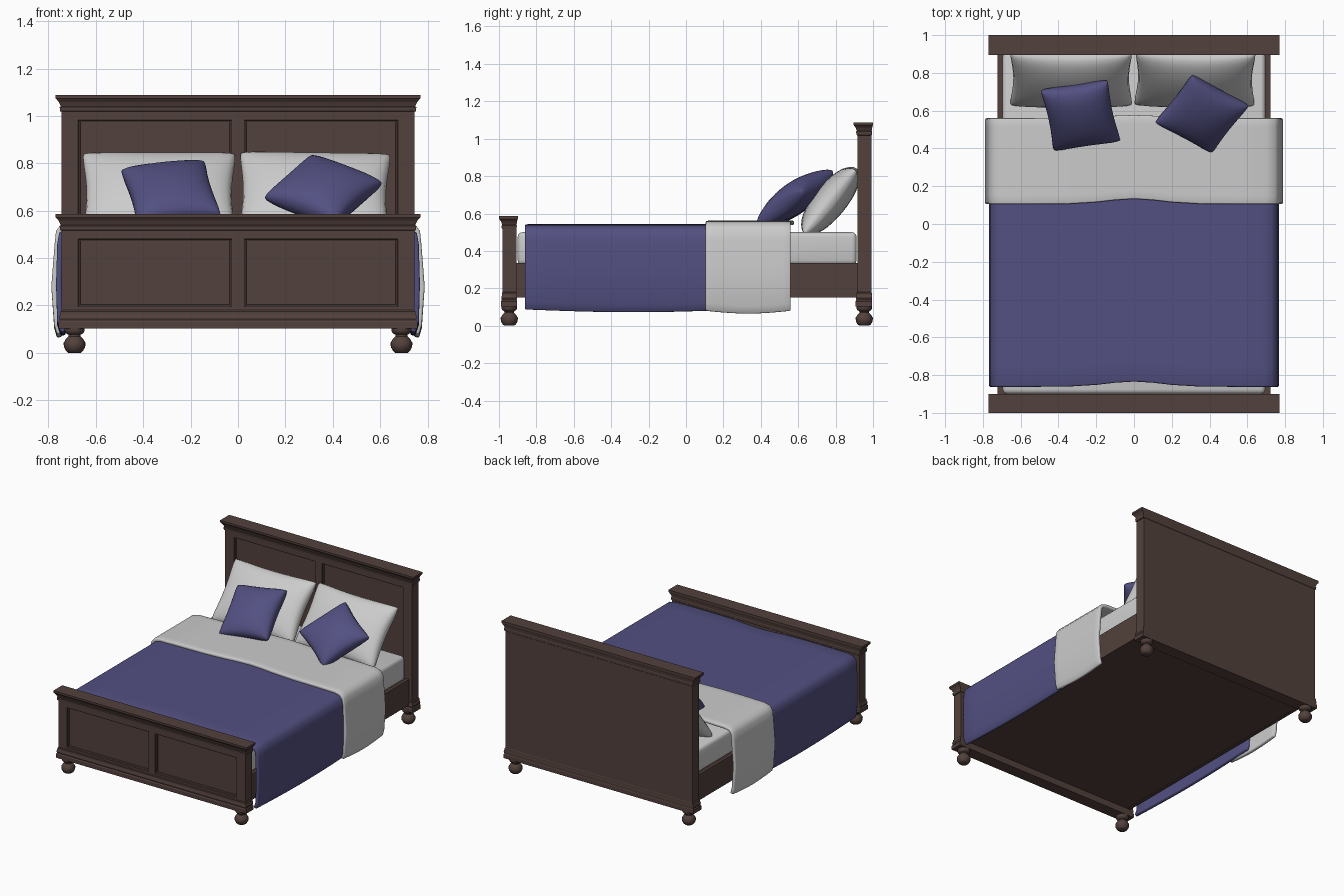
import bpy, bmesh, math
from mathutils import Matrix, Vector

if "Cube" in bpy.data.objects:
    bpy.data.objects.remove(bpy.data.objects["Cube"])


def material(name, rgb):
    m = bpy.data.materials.new(name)
    m.diffuse_color = (*rgb, 1)
    m.use_nodes = True
    m.node_tree.nodes["Principled BSDF"].inputs["Base Color"].default_value = m.diffuse_color
    return m


WOOD = material("dark_wood", (0.085, 0.053, 0.045))
BLUE = material("blue_fabric", (0.085, 0.08, 0.22))


def finish(bm, name, mat=None, smooth=None):
    bmesh.ops.recalc_face_normals(bm, faces=bm.faces)
    me = bpy.data.meshes.new(name)
    bm.to_mesh(me)
    bm.free()
    ob = bpy.data.objects.new(name, me)
    bpy.context.collection.objects.link(ob)
    if mat:
        me.materials.append(mat)
    if smooth:
        bpy.ops.object.select_all(action='DESELECT')
        ob.select_set(True)
        bpy.context.view_layer.objects.active = ob
        bpy.ops.object.shade_smooth_by_angle(angle=math.radians(smooth))
    return ob


def box(name, lo, hi, mat=None, bevel=0):
    lo, hi = Vector(lo), Vector(hi)
    bm = bmesh.new()
    bmesh.ops.create_cube(bm, size=1, matrix=Matrix.Translation((lo + hi) / 2) @ Matrix.Diagonal((*(hi - lo), 1)))
    if bevel:
        bmesh.ops.bevel(bm, geom=bm.edges[:], offset=bevel, segments=3, profile=0.5, affect='EDGES')
    return finish(bm, name, mat, 40 if bevel else None)


def loft(bm, rings):
    """Skin equal-length point rings and cap both ends."""
    loops = [[bm.verts.new(p) for p in r] for r in rings]
    n = len(loops[0])
    for a, b in zip(loops, loops[1:]):
        for i in range(n):
            bm.faces.new((a[i], a[(i + 1) % n], b[(i + 1) % n], b[i]))
    bm.faces.new(loops[0])
    bm.faces.new(loops[-1])


HALF = 0.745


def moulding(name, y0, y1, profile):
    """Rectangular moulding; profile = (z, overhang), less overhang at the back."""
    rings = []
    for z, o in profile:
        w, f, b = HALF + o, y0 - o * 0.8, y1 + o * 0.3
        rings.append([(-w, f, z), (w, f, z), (w, b, z), (-w, b, z)])
    bm = bmesh.new()
    loft(bm, rings)
    finish(bm, name, WOOD)


def board(name, y0, y1, top):
    # panelled slab: front grid, extruded back, two cells recessed
    xs = [-HALF, -0.675, -0.027, 0.027, 0.675, HALF]
    zs = [0.105, 0.195, top - 0.105, top - 0.01]
    bm = bmesh.new()
    g = [[bm.verts.new((x, y0, z)) for x in xs] for z in zs]
    panels = []
    for j in range(3):
        for i in range(5):
            f = bm.faces.new((g[j][i], g[j][i + 1], g[j + 1][i + 1], g[j + 1][i]))
            if j == 1 and i in (1, 3):
                panels.append(f)
    rim = [e for e in bm.edges if e.is_boundary]
    new = bmesh.ops.extrude_edge_only(bm, edges=rim)["geom"]
    for v in new:
        if isinstance(v, bmesh.types.BMVert):
            v.co.y = y1
    bmesh.ops.holes_fill(bm, edges=[e for e in new if isinstance(e, bmesh.types.BMEdge)], sides=0)
    bmesh.ops.recalc_face_normals(bm, faces=bm.faces)
    for thick, depth in ((0.002, -0.008), (0.009, -0.003), (0.002, -0.006)):
        bmesh.ops.inset_individual(bm, faces=panels, thickness=thick, depth=depth)
    finish(bm, name, WOOD)
    # crown and plinth
    cap = [(-.07, 0), (-.068, .006), (-.05, .008), (-.047, .003), (-.04, .006),
           (-.028, .012), (-.014, .025), (0, .025)]
    moulding(name + "_crown", y0, y1, [(top + z, o) for z, o in cap])
    moulding(name + "_plinth", y0, y1, [(.103, .012), (.13, .012), (.138, .006), (.148, .01),
                                        (.165, .005), (.175, .005), (.18, 0)])


board("headboard", 0.916, 0.992, 1.088)
board("footboard", -0.98, -0.907, 0.586)

# turned feet
FOOT = [(.026, 0), (.036, .008), (.045, .025), (.046, .042), (.036, .06), (.026, .07),
        (.026, .077), (.037, .083), (.042, .092), (.042, .108)]
for sx, xn in ((-1, "left"), (1, "right")):
    for y, yn in ((-0.945, "front"), (0.953, "back")):
        bm = bmesh.new()
        loft(bm, [[(sx * 0.69 + r * math.cos(a), y + r * math.sin(a), z)
                   for a in (math.tau * k / 20 for k in range(20))] for r, z in FOOT])
        finish(bm, f"{yn}_{xn}_foot", WOOD, 40)
    # side rails
    x0, x1 = sorted((sx * 0.70, sx * 0.722))
    box(f"{xn}_rail", (x0, -0.91, 0.15), (x1, 0.92, 0.335), WOOD)

box("base_panel", (-0.70, -0.91, 0.152), (0.70, 0.92, 0.33), WOOD)
box("mattress", (-0.695, -0.9, 0.325), (0.695, 0.912, 0.5), bevel=0.025)


def drape(name, y0, y1, path, thick, mat=None):
    """Cloth over the bed: mirrored half cross-section swept along y."""
    full = [(-x, z) for x, z in reversed(path)] + path[1:]
    bm = bmesh.new()
    n = 10
    rows = []
    for k in range(n + 1):
        t = k / n
        row = []
        for x, z in full:
            y = y0 + (y1 - y0) * t
            y += 0.028 * math.exp(-(x / 0.2) ** 2) * (1 - 0.4 * t)     # wavy hem across
            if z < 0.2:
                z -= 0.015 * math.sin(math.pi * t)                     # sagging side hem
            row.append(bm.verts.new((x, y, z)))
        rows.append(row)
    for a, b in zip(rows, rows[1:]):
        for i in range(len(full) - 1):
            bm.faces.new((a[i], a[i + 1], b[i + 1], b[i]))
    ob = finish(bm, name, mat, 50)
    up = ob.data.polygons[len(full) // 2].normal.z
    s = ob.modifiers.new("thickness", 'SOLIDIFY')
    s.thickness, s.offset = thick, (-1 if up > 0 else 1)
    b = ob.modifiers.new("soft_edge", 'BEVEL')
    b.width, b.segments, b.limit_method, b.angle_limit = thick * 0.3, 2, 'ANGLE', math.radians(60)


# blanket and turned-down sheet
drape("blanket", -0.862, 0.3, [(0, .543), (.1, .543), (.2, .543), (.35, .542), (.55, .54), (.69, .538),
                               (.73, .528), (.755, .505), (.763, .46), (.768, .29), (.763, .13), (.748, .085)], 0.024, BLUE)
drape("folded_sheet", 0.105, 0.56, [(0, .562), (.1, .562), (.2, .562), (.35, .561), (.55, .56), (.7, .557),
                                    (.745, .545), (.768, .515), (.774, .46), (.788, .28), (.776, .12), (.764, .078)], 0.024)


def pillow(name, centre, w, h, thick, tilt, spin, mat=None):
    """Puffed cushion with pinched edges, leaned back by tilt, turned by spin."""
    bm = bmesh.new()
    n = 16
    bmesh.ops.create_cube(bm, size=2)
    bmesh.ops.subdivide_edges(bm, edges=[e for e in bm.edges if abs(e.verts[0].co.z - e.verts[1].co.z) < 1],
                              cuts=n - 1, use_grid_fill=True)
    for v in bm.verts:
        u, t, s = v.co
        u, t = math.sin(u * math.pi / 2), math.sin(t * math.pi / 2)
        puff = ((1 - u ** 2) * (1 - t ** 2)) ** 0.4
        v.co = (u * w / 2 * (1 - 0.08 * (1 - t * t)), t * h / 2 * (1 - 0.07 * (1 - u * u)),
                s * (thick / 2 * puff + 0.004))
        # rounded corners
        c = (abs(u) * abs(t)) ** 6
        v.co.x *= 1 - 0.04 * c
        v.co.y *= 1 - 0.04 * c
    rot = Matrix.Rotation(math.radians(tilt), 4, 'X') @ Matrix.Rotation(math.radians(spin), 4, 'Z')
    bm.transform(Matrix.Translation(centre) @ rot)
    finish(bm, name, mat, 80)


pillow("left_pillow", (-0.333, 0.772, 0.668), 0.665, 0.45, 0.17, 51, 0)
pillow("right_pillow", (0.323, 0.772, 0.668), 0.655, 0.45, 0.17, 51, -1)
pillow("left_cushion", (-0.283, 0.575, 0.675), 0.37, 0.40, 0.16, 35, 10, BLUE)
pillow("right_cushion", (0.36, 0.583, 0.685), 0.37, 0.37, 0.16, 35, -33, BLUE)
